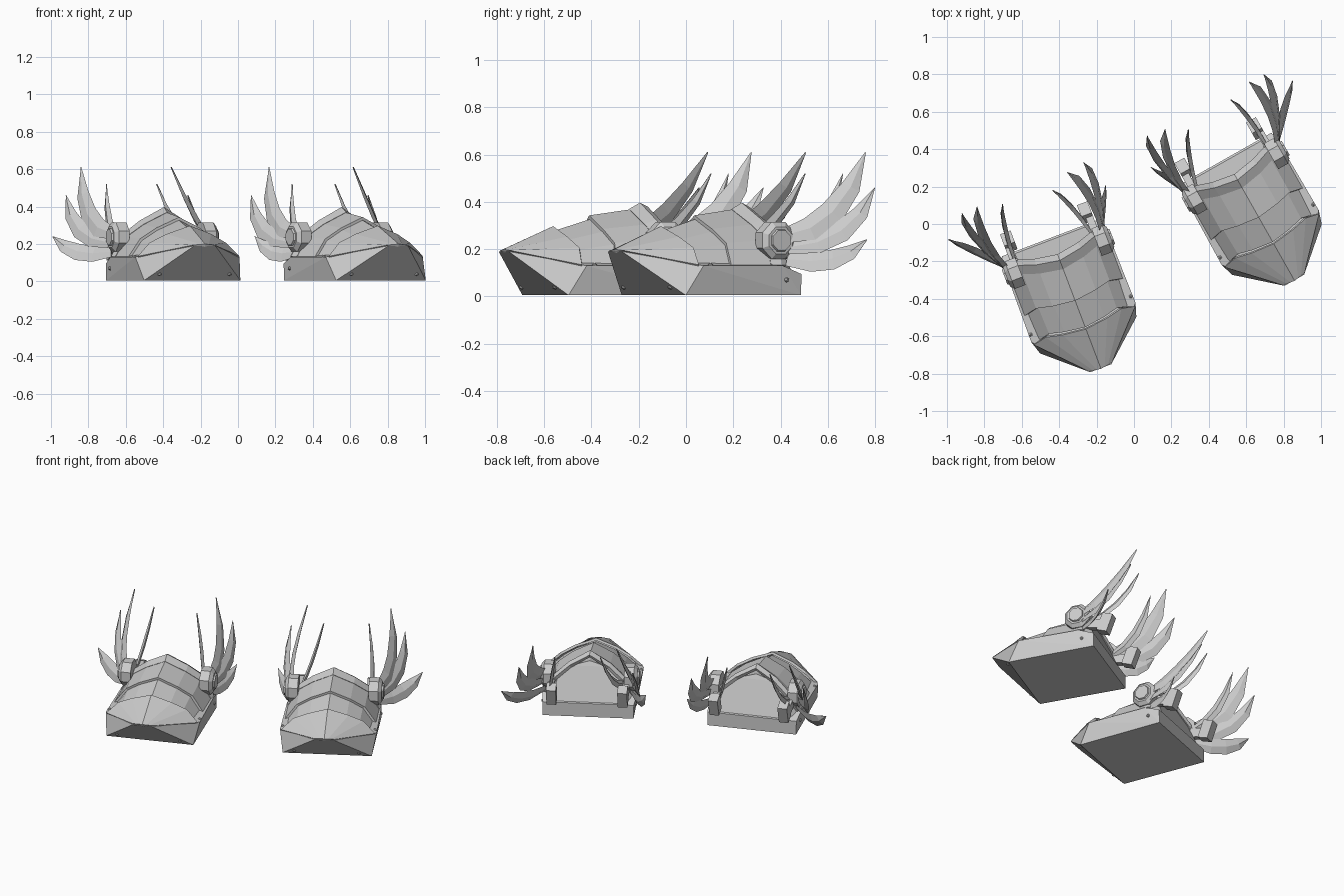
import bpy, bmesh, math
from mathutils import Matrix, Vector

cube = bpy.data.objects.get("Cube")
if cube:
    bpy.data.objects.remove(cube)

steel = bpy.data.materials.new("grey_steel")
steel.use_nodes = True
GREY = (0.6, 0.6, 0.6, 1)
steel.diffuse_color = GREY
steel.node_tree.nodes["Principled BSDF"].inputs["Base Color"].default_value = GREY

PIVOT = Vector((0.255, 0.16, 0.235))
HINGE = Vector((0.265, 0.166, 0.237))


def finish(name, bm, matrix):
    bmesh.ops.transform(bm, matrix=matrix, verts=bm.verts)
    bmesh.ops.recalc_face_normals(bm, faces=bm.faces)
    mesh = bpy.data.meshes.new(name)
    bm.to_mesh(mesh)
    bm.free()
    mesh.materials.append(steel)
    obj = bpy.data.objects.new(name, mesh)
    bpy.context.collection.objects.link(obj)
    return obj


def hull(name, half_points, matrix):
    """Convex block, given one side and mirrored across x."""
    bm = bmesh.new()
    for x, y, z in half_points:
        for s in ((-1, 1) if x else (1,)):
            bm.verts.new((s * x, y, z))
    bmesh.ops.convex_hull(bm, input=bm.verts)
    bmesh.ops.dissolve_limit(bm, angle_limit=0.01, verts=bm.verts, edges=bm.edges)
    return finish(name, bm, matrix)


def loft(name, rows, matrix, closed=False):
    """Skin a list of equally long point rows."""
    bm = bmesh.new()
    grid = [[bm.verts.new(p) for p in row] for row in rows]
    n = len(grid[0])
    for a, b in zip(grid, grid[1:]):
        for i in range(n if closed else n - 1):
            j = (i + 1) % n
            bm.faces.new((a[i], a[j], b[j], b[i]))
    if closed:
        bm.faces.new(grid[0])
        bm.faces.new(grid[-1])
    return finish(name, bm, matrix)


def arch(y, h, sweep=1.0, wide=1.0):
    """Ridged cross-section of the armour at depth y with ridge height h."""
    half = [(0, 1.0, 0), (0.12, 0.73, 0.015), (0.205, 0.45, 0.035), (0.275, 0, 0.02)]
    pts = [(x * wide, y + d * sweep, 0.128 + (h - 0.128) * k) for x, k, d in half]
    return [(-x, yy, z) for x, yy, z in reversed(pts[1:])] + pts


def plate(name, rows, matrix, thick=0.016):
    obj = loft(name, rows, matrix)
    mod = obj.modifiers.new("thickness", "SOLIDIFY")
    mod.thickness = thick
    mod.offset = 0
    return obj


def block(name, size, place, matrix):
    bm = bmesh.new()
    bmesh.ops.create_cube(bm, size=1)
    return finish(name, bm, matrix @ place @ Matrix.Diagonal((*size, 1)))


def drum(name, r1, r2, depth, centre, matrix, sides=8):
    """Prism with its axis along x and a chamfered outer end."""
    bm = bmesh.new()
    bmesh.ops.create_cone(bm, cap_ends=True, segments=sides, radius1=r1, radius2=r2, depth=depth)
    turn = Matrix.Rotation(math.pi / 2, 4, "Y") @ Matrix.Rotation(math.pi / sides, 4, "Z")
    return finish(name, bm, matrix @ Matrix.Translation(centre) @ turn)


def feather(name, root, mid, tip, width, matrix):
    """Thin curved blade with a diamond section, its upper edge leaning outward."""
    root, mid, tip = Vector(root), Vector(mid), Vector(tip)
    heading = tip - root
    outward = Vector((heading.y, -heading.x, 0)).normalized()
    rows = []
    for t, k in ((0, 0.6), (0.25, 0.95), (0.5, 1.0), (0.75, 0.75), (1, 0.03)):
        p = root * (1 - t) ** 2 + mid * 2 * t * (1 - t) + tip * t * t
        tangent = (mid - root) * (1 - t) + (tip - mid) * t
        lean = Matrix.Rotation(math.radians(-25), 3, tangent)
        side = lean @ outward.cross(tangent).normalized() * width * k / 2
        thin = lean @ outward * 0.011 * (0.3 + 0.7 * k)
        rows.append([p + side, p + thin, p - side, p - thin])
    loft(name, rows, matrix, closed=True)


# root, bend, tip (from the pivot) and width of each blade
FEATHERS = [
    ((0.02, 0.05, -0.08), (0.17, 0.22, -0.12), (0.262, 0.30, 0.005), 0.095),
    ((0.03, 0.05, -0.03), (0.16, 0.28, -0.02), (0.145, 0.405, 0.225), 0.095),
    ((0.02, 0.03, 0.02), (0.12, 0.25, 0.04), (0.057, 0.41, 0.375), 0.11),
    ((-0.03, 0.06, -0.02), (-0.03, 0.27, 0.02), (-0.075, 0.375, 0.285), 0.06),
]
# inward fold in degrees and reach of the same blades on the inner side
INNER = [(18, 0.74), (13, 1), (15, 1), (13, 1)]


def boot(label, x, y, degrees, outer):
    world = Matrix.Translation((x, y, 0)) @ Matrix.Rotation(math.radians(degrees), 4, "Z")

    # Sole block with the undercut toe
    hull(label + "_sole", [(0.275, -0.283, 0.005), (0.28, 0.275, 0.005), (0.06, -0.472, 0.19),
                           (0.298, -0.21, 0.13), (0.292, 0.18, 0.13), (0.282, 0.275, 0.095)], world)
    # Inner body with the sloping heel panel
    hull(label + "_body", [(0.265, -0.2, 0.1), (0.23, 0.272, 0.08), (0.265, 0.2, 0.13), (0, -0.22, 0.265),
                           (0.19, 0.2, 0.255), (0.11, 0.18, 0.305), (0, 0.165, 0.335),
                           (0.18, -0.19, 0.19)], world)
    # Toe cap and overlapping plates
    toe_row = [(f * 0.06, -0.472 + 0.01 * abs(f), 0.192 - 0.004 * abs(f))
               for f in (-1, -0.66, -0.33, 0, 0.33, 0.66, 1)]
    plate(label + "_toe_cap", [toe_row, arch(-0.245, 0.29, 1, 1.04)], world)
    plate(label + "_middle_plate", [arch(-0.235, 0.272, 1, 0.92), arch(-0.07, 0.322, 1, 0.94)], world)
    plate(label + "_instep_plate", [arch(-0.085, 0.335), arch(0.115, 0.362, 1.3)], world)
    # Raised ankle collar
    plate(label + "_collar", [arch(0.10, 0.36, 1.4), arch(0.145, 0.386, 1.5, 1.02),
                              arch(0.175, 0.37, 1.4, 0.98)], world, 0.022)

    for s, side in ((-1, "right"), (1, "left")):
        flip = world @ Matrix.Diagonal((s, 1, 1, 1))
        name = label + "_" + side
        # Octagonal hinge
        drum(name + "_hinge", 0.085, 0.085, 0.06, HINGE - Vector((0.017, 0, 0)), flip)
        drum(name + "_hinge_rim", 0.085, 0.062, 0.02, HINGE + Vector((0.023, 0, 0)), flip)
        drum(name + "_hinge_cap", 0.052, 0.046, 0.014, HINGE + Vector((0.036, 0, 0)), flip)
        # Bracket and heel box behind the hinge
        tilt = Matrix.Translation((0.23, 0.26, 0.185)) @ Matrix.Rotation(-0.25, 4, "X")
        block(name + "_bracket", (0.04, 0.17, 0.06), tilt, flip)
        box = Matrix.Translation((0.22, 0.335, 0.18)) @ Matrix.Rotation(-0.35, 4, "X")
        block(name + "_heel_box", (0.06, 0.07, 0.12), box, flip)
        # Feather fan, folded in on the inner side
        for i, (shape, (fold, reach)) in enumerate(zip(FEATHERS, INNER)):
            if s == outer:
                fold, reach = 0, 1
            fan = (flip @ Matrix.Translation(PIVOT) @ Matrix.Rotation(math.radians(fold), 4, "Z")
                   @ Matrix.Diagonal((reach, reach, 1, 1)))
            feather(f"{name}_feather_{i + 1}", *shape, fan)
        # Bolts
        for i, spot in enumerate([(0.287, -0.17, 0.13), (0.285, 0.2, 0.07), (0.2, -0.315, 0.04)]):
            bm = bmesh.new()
            bmesh.ops.create_icosphere(bm, subdivisions=1, radius=0.012)
            finish(f"{name}_bolt_{i + 1}", bm, flip @ Matrix.Translation(spot))


boot("first_boot", -0.345, -0.33, 20.8, -1)
boot("second_boot", 0.625, 0.11, 29.5, 1)
